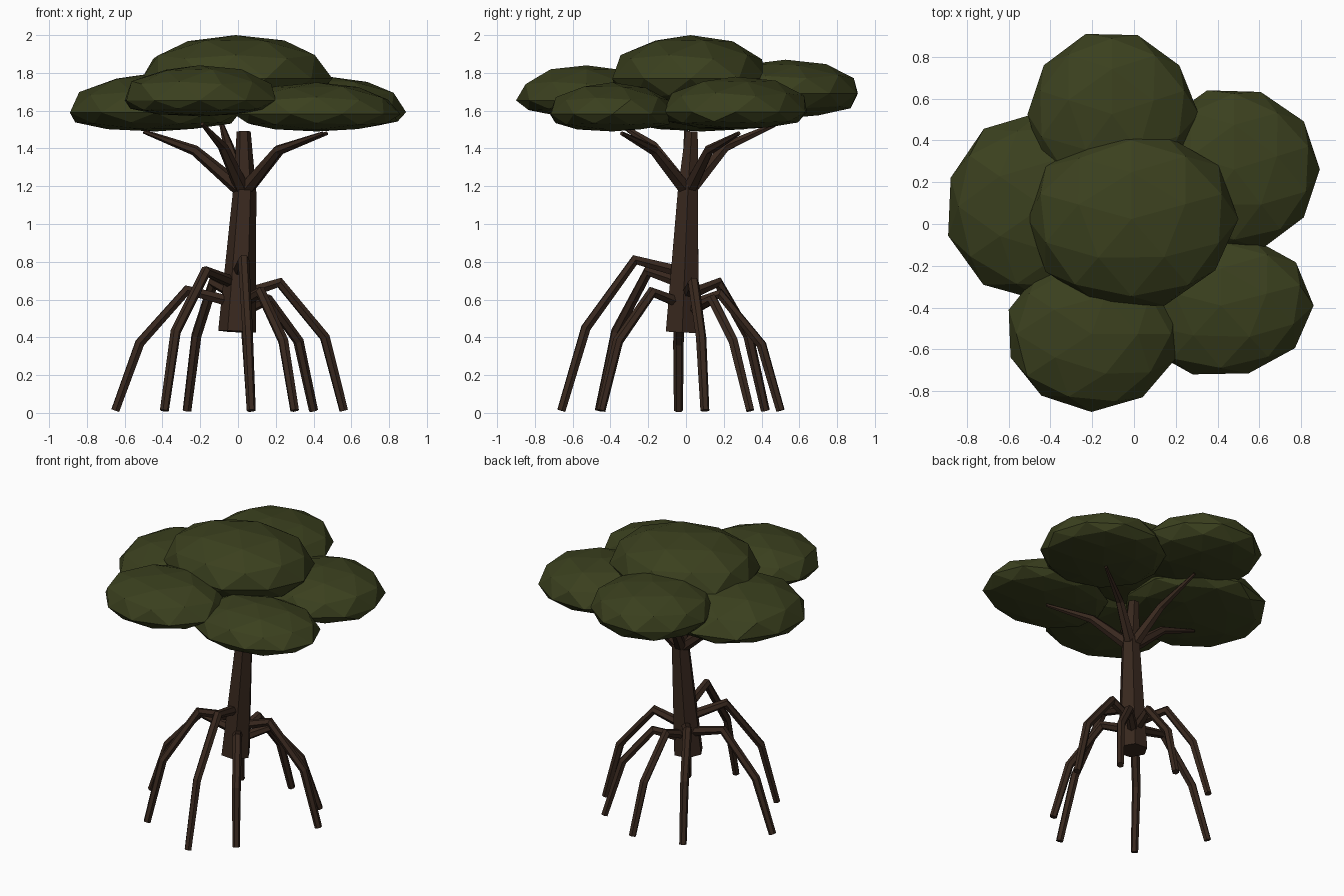
import bpy, bmesh, math, random
from mathutils import Vector, Matrix

old = bpy.data.objects.get("Cube")
if old:
    bpy.data.objects.remove(old, do_unlink=True)
random.seed(4)


def material(name, rgb):
    m = bpy.data.materials.new(name)
    m.use_nodes = True
    m.diffuse_color = (*rgb, 1)
    m.node_tree.nodes["Principled BSDF"].inputs["Base Color"].default_value = (*rgb, 1)
    return m


bark = material("dark_bark", (0.040, 0.021, 0.013))
leaf = material("olive_leaf", (0.043, 0.051, 0.013))


def finish(bm, name, mat):
    bmesh.ops.recalc_face_normals(bm, faces=bm.faces)
    mesh = bpy.data.meshes.new(name)
    bm.to_mesh(mesh)
    bm.free()
    mesh.materials.append(mat)
    obj = bpy.data.objects.new(name, mesh)
    bpy.context.collection.objects.link(obj)
    return obj


def limb(name, path, radii, sides=6):
    """Faceted tube along a path, with one ring per point and closed ends."""
    bm = bmesh.new()
    pts = [Vector(p) for p in path]
    rings = []
    for i, (p, r) in enumerate(zip(pts, radii)):
        steps = [(b - a).normalized() for a, b in zip(pts, pts[1:])][max(i - 1, 0):i + 1]
        along = sum(steps, Vector()).normalized()
        # Keep each ring facing the same way as the ring before it
        if rings:
            ref = rings[-1][0].co - pts[i - 1]
        else:
            ref = Vector((1, 0, 0)) if abs(along.x) < 0.8 else Vector((0, 1, 0))
        u = (ref - along * ref.dot(along)).normalized()
        v = along.cross(u)
        turn = [math.tau * k / sides for k in range(sides)]
        rings.append([bm.verts.new(p + r * (u * math.cos(t) + v * math.sin(t))) for t in turn])
    for a, b in zip(rings, rings[1:]):
        for k in range(sides):
            n = (k + 1) % sides
            bm.faces.new((a[k], a[n], b[n], b[k]))
    bm.faces.new(rings[0])
    bm.faces.new(rings[-1])
    return finish(bm, name, bark)


def leaf_clump(name, low, high, belly, yaw):
    """Irregular low-poly blob fitted to a box, widest at the belly height."""
    bm = bmesh.new()
    bmesh.ops.create_icosphere(bm, subdivisions=2, radius=1,
                               matrix=Matrix.Rotation(math.radians(yaw), 4, 'Z'))
    for v in bm.verts:
        v.co *= random.uniform(0.975, 1.025)
    for axis in range(3):
        vals = [v.co[axis] for v in bm.verts]
        a, b = min(vals), max(vals)
        for v in bm.verts:
            t = 2 * (v.co[axis] - a) / (b - a) - 1
            if axis < 2:
                v.co[axis] = (low[axis] + high[axis] + t * (high[axis] - low[axis])) / 2
            elif t > 0:
                v.co.z = belly + t * (high[2] - belly)
            else:
                v.co.z = belly - abs(t) ** 0.8 * (belly - low[2])
    return finish(bm, name, leaf)


# Trunk, leaning slightly as it rises
limb("trunk", [(-0.005, -0.02, 0.43), (0.035, 0.01, 1.17), (0.03, 0.03, 1.49)],
     (0.1, 0.062, 0.037))

# Stilt roots: knee and shin points, then foot
roots = [
    ((0.03, -0.27, 0.81), (0.05, -0.53, 0.45), (0.07, -0.66)),
    ((0.12, -0.18, 0.64), (0.24, -0.36, 0.38), (0.30, -0.45)),
    ((0.22, 0.04, 0.69), (0.46, 0.08, 0.40), (0.56, 0.10)),
    ((0.16, 0.14, 0.60), (0.32, 0.25, 0.38), (0.40, 0.34)),
    ((0.03, 0.18, 0.63), (0.05, 0.40, 0.36), (0.07, 0.50)),
    ((-0.13, 0.17, 0.69), (-0.22, 0.33, 0.41), (-0.27, 0.42)),
    ((-0.27, -0.03, 0.65), (-0.52, -0.04, 0.37), (-0.65, -0.04)),
    ((-0.17, -0.20, 0.75), (-0.33, -0.37, 0.43), (-0.39, -0.46)),
]
for i, (knee, shin, foot) in enumerate(roots, 1):
    start = (knee[0] * 0.15, knee[1] * 0.15, knee[2] - 0.06)
    limb(f"root_{i}", [start, knee, shin, (*foot, 0.012)], (0.033, 0.03, 0.028, 0.024))

# Branches spreading from the fork
branches = [
    ((0.21, -0.17, 1.39), (0.45, -0.34, 1.48)),
    ((0.22, 0.12, 1.39), (0.47, 0.28, 1.48)),
    ((-0.05, 0.21, 1.41), (-0.09, 0.50, 1.54)),
    ((-0.23, 0.01, 1.39), (-0.50, 0.00, 1.49)),
    ((-0.08, -0.17, 1.41), (-0.19, -0.35, 1.53)),
]
for i, (elbow, tip) in enumerate(branches, 1):
    limb(f"branch_{i}", [(0.03, 0.01, 1.17), elbow, tip], (0.042, 0.028, 0.011))

# Foliage clumps: lower and upper box corners, belly height, then turn in degrees
clumps = {
    "crown_clump": ((-0.51, -0.39, 1.60), (0.50, 0.43, 2.00), 1.77, 18),
    "back_clump": ((-0.51, 0.14, 1.56), (0.31, 0.91, 1.87), 1.69, 18),
    "back_left_clump": ((0.05, -0.12, 1.50), (0.89, 0.64, 1.78), 1.59, 18),
    "front_left_clump": ((-0.02, -0.72, 1.49), (0.86, -0.06, 1.75), 1.58, 18),
    "front_clump": ((-0.60, -0.90, 1.57), (0.20, -0.15, 1.84), 1.65, 0),
    "right_clump": ((-0.89, -0.37, 1.49), (0.01, 0.54, 1.80), 1.59, 0),
}
for name, (low, high, belly, yaw) in clumps.items():
    leaf_clump(name, low, high, belly, yaw)
